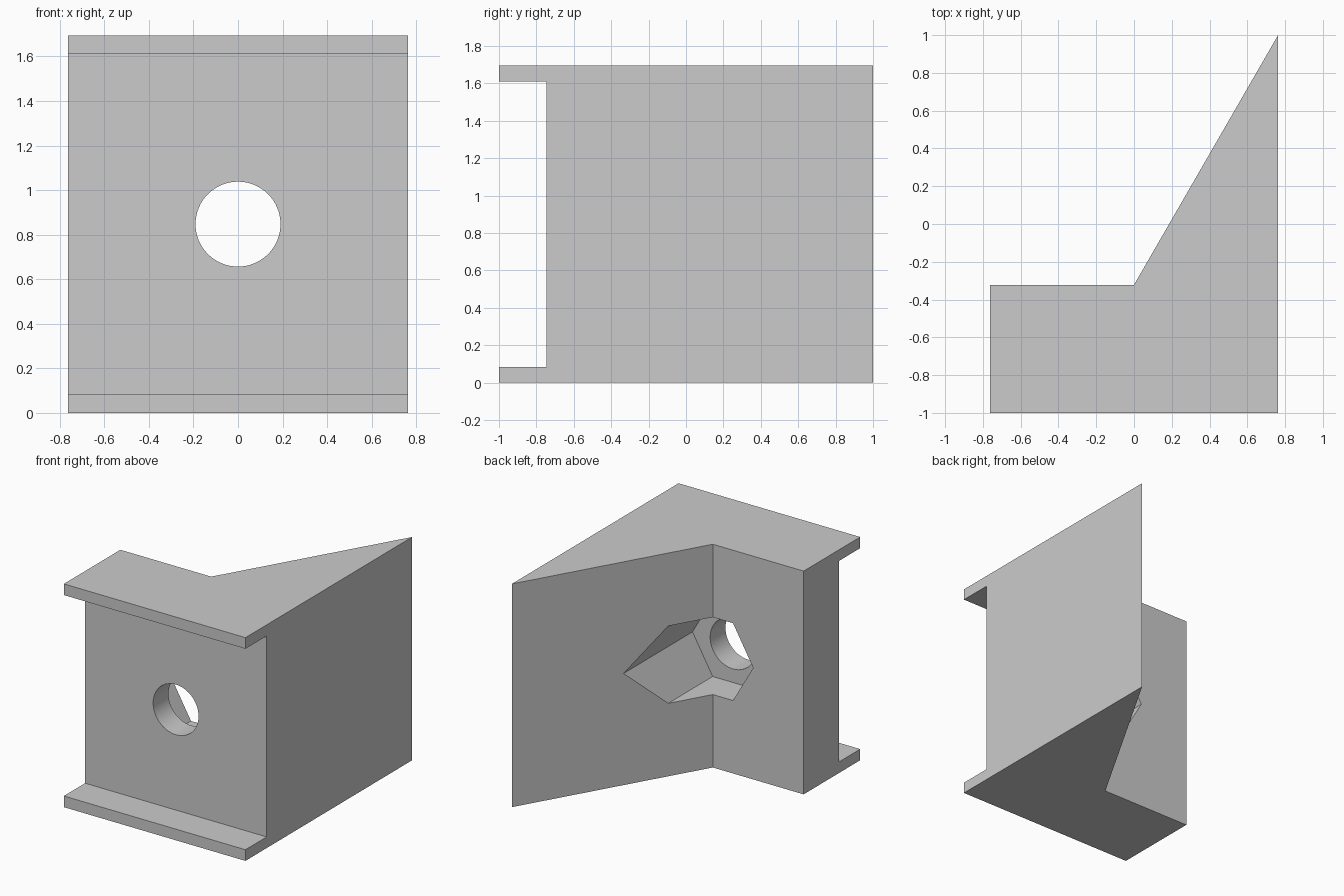
import bpy, bmesh, math
from mathutils import Matrix

if "Cube" in bpy.data.objects:
    bpy.data.objects.remove(bpy.data.objects["Cube"])

U = 0.08475            # one grid step of the part
H = 20 * U             # total height
W = 9 * U              # half width
MID = H / 2


def prism(name, outline, offset, matrix=Matrix()):
    """Extrude a flat outline along local z, then place it."""
    bm = bmesh.new()
    face = bm.faces.new([bm.verts.new((a, b, 0)) for a, b in outline])
    top = bmesh.ops.extrude_face_region(bm, geom=[face])["geom"]
    bmesh.ops.translate(bm, vec=(0, 0, offset),
                        verts=[v for v in top if isinstance(v, bmesh.types.BMVert)])
    bm.transform(matrix)
    bmesh.ops.recalc_face_normals(bm, faces=bm.faces)
    mesh = bpy.data.meshes.new(name)
    bm.to_mesh(mesh)
    bm.free()
    obj = bpy.data.objects.new(name, mesh)
    bpy.context.collection.objects.link(obj)
    return obj


def ring(radius, sides):
    return [(radius * math.cos(2 * math.pi * i / sides),
             radius * math.sin(2 * math.pi * i / sides)) for i in range(sides)]


def along_y(y):
    """Local z points to +y, starting at the given y on the bore axis."""
    return Matrix.Translation((0, y, MID)) @ Matrix.Rotation(-math.pi / 2, 4, 'X')


# Wedge-shaped body
body = prism("bracket_body",
             [(-W, -1), (W, -1), (W, 1), (0, -0.322), (-W, -0.322)], H)

# Front channel, hexagonal nut pocket and round bolt hole
channel_w = W + 0.1
cutters = [
    prism("channel_cutter",
          [(-channel_w, -1.2), (channel_w, -1.2),
           (channel_w, -1 + 3 * U), (-channel_w, -1 + 3 * U)],
          H - 2 * U, Matrix.Translation((0, 0, U))),
    prism("nut_pocket_cutter", ring(4 * U, 6), 2, along_y(-0.562)),
    prism("bolt_hole_cutter", ring(2.25 * U, 64), 2, along_y(-1.2)),
]

bpy.context.view_layer.objects.active = body
body.select_set(True)
for cutter in cutters:
    cutter.hide_render = True
    mod = body.modifiers.new(cutter.name, 'BOOLEAN')
    mod.operation = 'DIFFERENCE'
    mod.solver = 'EXACT'
    mod.object = cutter
    bpy.ops.object.modifier_apply(modifier=mod.name)
    bpy.data.objects.remove(cutter, do_unlink=True)

# Smooth bore, crisp edges elsewhere
bpy.ops.object.shade_smooth_by_angle(angle=math.radians(30))
